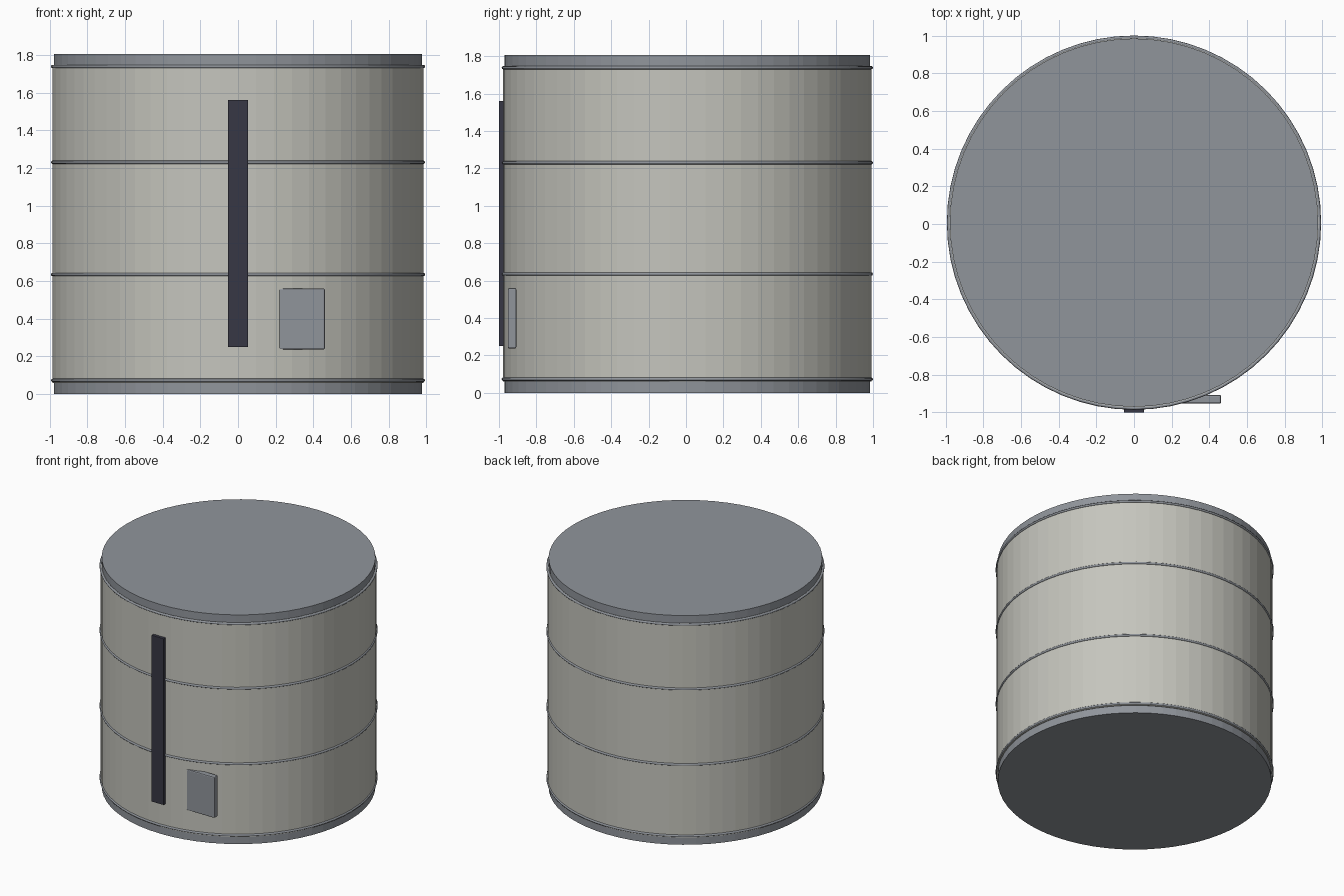
import bpy
import math

cube = bpy.data.objects.get("Cube")
if cube:
    bpy.data.objects.remove(cube, do_unlink=True)

CENTRE_Y = 0.007
SIDES = 64


def material(name, colour):
    mat = bpy.data.materials.new(name)
    mat.use_nodes = True
    mat.diffuse_color = (*colour, 1)
    bsdf = next(n for n in mat.node_tree.nodes if n.type == 'BSDF_PRINCIPLED')
    bsdf.inputs["Base Color"].default_value = (*colour, 1)
    return mat


wall_grey = material("warm light grey", (0.56, 0.56, 0.51))
steel = material("steel grey", (0.28, 0.30, 0.33))
dark = material("dark blue grey", (0.038, 0.038, 0.058))


def finish(name, mat):
    obj = bpy.context.object
    obj.name = name
    obj.data.materials.append(mat)
    return obj


def drum(name, radius, low, high, mat):
    bpy.ops.mesh.primitive_cylinder_add(
        vertices=SIDES, radius=radius, depth=high - low,
        location=(0, CENTRE_Y, (low + high) / 2))
    return finish(name, mat)


def block(name, low, high, mat, bevel):
    bpy.ops.mesh.primitive_cube_add(
        size=1, location=[(a + b) / 2 for a, b in zip(low, high)])
    obj = finish(name, mat)
    obj.scale = [b - a for a, b in zip(low, high)]
    bpy.ops.object.transform_apply(location=False, rotation=False, scale=True)
    mod = obj.modifiers.new("soft edges", 'BEVEL')
    mod.width = bevel
    mod.segments = 2
    return obj


# Tank wall with a cap at each end
drum("tank_wall", 0.985, 0.06, 1.745, wall_grey)
drum("base_cap", 0.977, 0, 0.07, steel)
drum("top_cap", 0.977, 1.735, 1.805, steel)

# Hoops around the wall
for i, z in enumerate((0.073, 0.635, 1.23, 1.738)):
    bpy.ops.mesh.primitive_torus_add(
        major_radius=0.984, minor_radius=0.009, major_segments=SIDES,
        minor_segments=8, location=(0, CENTRE_Y, z),
        rotation=(0, 0, math.pi / 2))
    finish(f"hoop_{i + 1}", steel)
    bpy.ops.object.shade_smooth_by_angle(angle=math.radians(50))

# Level gauge strip and control box on the front
block("gauge_strip", (-0.053, -1.0, 0.25), (0.053, -0.965, 1.56), dark, 0.002)
block("control_box", (0.216, -0.953, 0.237), (0.462, -0.907, 0.56), steel, 0.008)
